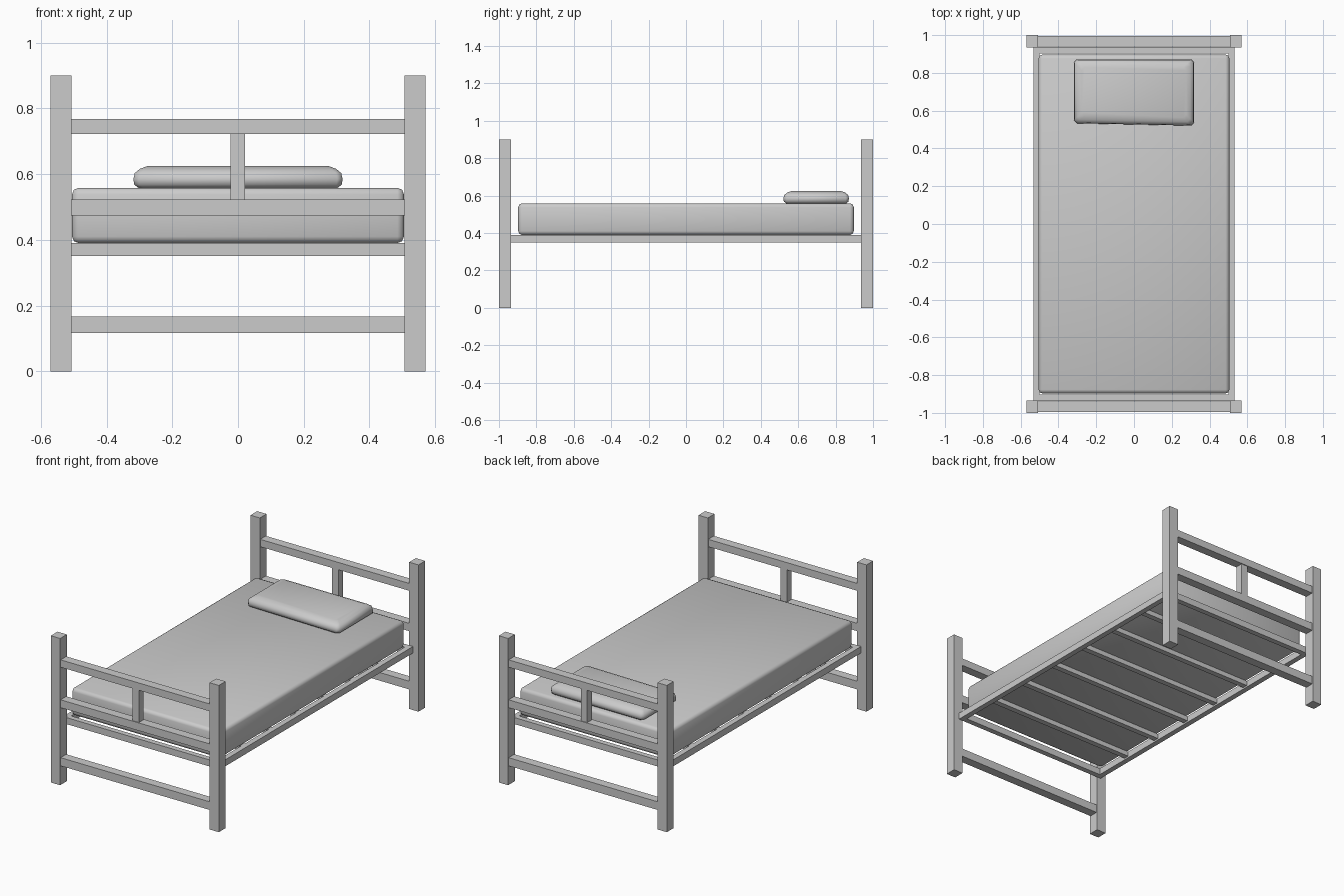
import bpy, bmesh

if "Cube" in bpy.data.objects:
    bpy.data.objects.remove(bpy.data.objects["Cube"])


def box(name, x, y, z, bevel=0.0, segs=2):
    """Axis-aligned box from (min, max) ranges, optionally rounded."""
    bpy.ops.mesh.primitive_cube_add(size=1)
    o = bpy.context.object
    o.name = name
    for v in o.data.vertices:
        v.co = [(a + b) / 2 + c * (b - a) for c, (a, b) in zip(v.co, (x, y, z))]
    if bevel:
        m = o.modifiers.new("round", 'BEVEL')
        m.width, m.segments = bevel, segs
        bpy.ops.object.modifier_apply(modifier=m.name)
        bpy.ops.object.shade_smooth_by_angle(angle=0.9)
    return o


def span(a, b, s):
    """Range a..b mirrored to side s."""
    return (min(a * s, b * s), max(a * s, b * s))


# Headboard and footboard are identical ladder frames
for s, end in ((-1, "foot"), (1, "head")):
    for sx, side in ((-1, "left"), (1, "right")):
        box(f"{end}_{side}_post", span(0.507, 0.57, sx), span(0.935, 1.0, s), (0, 0.9))
    for label, z in (("lower", (0.117, 0.167)), ("middle", (0.474, 0.522)),
                     ("upper", (0.722, 0.767))):
        box(f"{end}_{label}_rail", (-0.51, 0.51), span(0.94, 0.995, s), z)
    box(f"{end}_stile", (-0.023, 0.021), span(0.945, 0.99, s), (0.52, 0.724))

# Bed base: side rails, end rails and slats
for s, side in ((-1, "left"), (1, "right")):
    box(f"{side}_side_rail", span(0.5, 0.533, s), (-0.936, 0.936), (0.35, 0.39))
for s, end in ((-1, "foot"), (1, "head")):
    box(f"{end}_base_rail", (-0.501, 0.501), span(0.903, 0.936, s), (0.35, 0.39))
for i in range(6):
    y = (i - 2.5) * 0.266
    box(f"slat_{i + 1}", (-0.501, 0.501), (y - 0.017, y + 0.017), (0.36, 0.389))

# Mattress
box("mattress", (-0.505, 0.505), (-0.897, 0.897), (0.39, 0.558), 0.02, 2)

# Pillow: soft slab, stacked rings with a crowned top and slightly skewed front
bm = bmesh.new()
rings = []
for z, inset in ((0.556, 0.018), (0.568, 0.002), (0.585, 0.0), (0.603, 0.004),
                 (0.616, 0.02), (0.624, 0.042)):
    hx, hy, c = 0.318 - inset, 0.172 - inset, 0.016
    pts = [(hx, c - hy), (hx, hy - c), (hx - c, hy), (c - hx, hy),
           (-hx, hy - c), (-hx, c - hy), (c - hx, -hy), (hx - c, -hy)]
    rings.append([bm.verts.new((x, 0.699 + y - (0.02 * x if y < 0 else 0), z))
                  for x, y in pts])
for a, b in zip(rings, rings[1:]):
    for i in range(8):
        j = (i + 1) % 8
        bm.faces.new((a[i], a[j], b[j], b[i]))
bm.faces.new(rings[0][::-1])
bm.faces.new(rings[-1])
bmesh.ops.recalc_face_normals(bm, faces=bm.faces)
mesh = bpy.data.meshes.new("pillow")
bm.to_mesh(mesh)
bm.free()
pillow = bpy.data.objects.new("pillow", mesh)
bpy.context.collection.objects.link(pillow)
bpy.ops.object.select_all(action='DESELECT')
pillow.select_set(True)
bpy.context.view_layer.objects.active = pillow
bpy.ops.object.shade_smooth_by_angle(angle=0.9)
